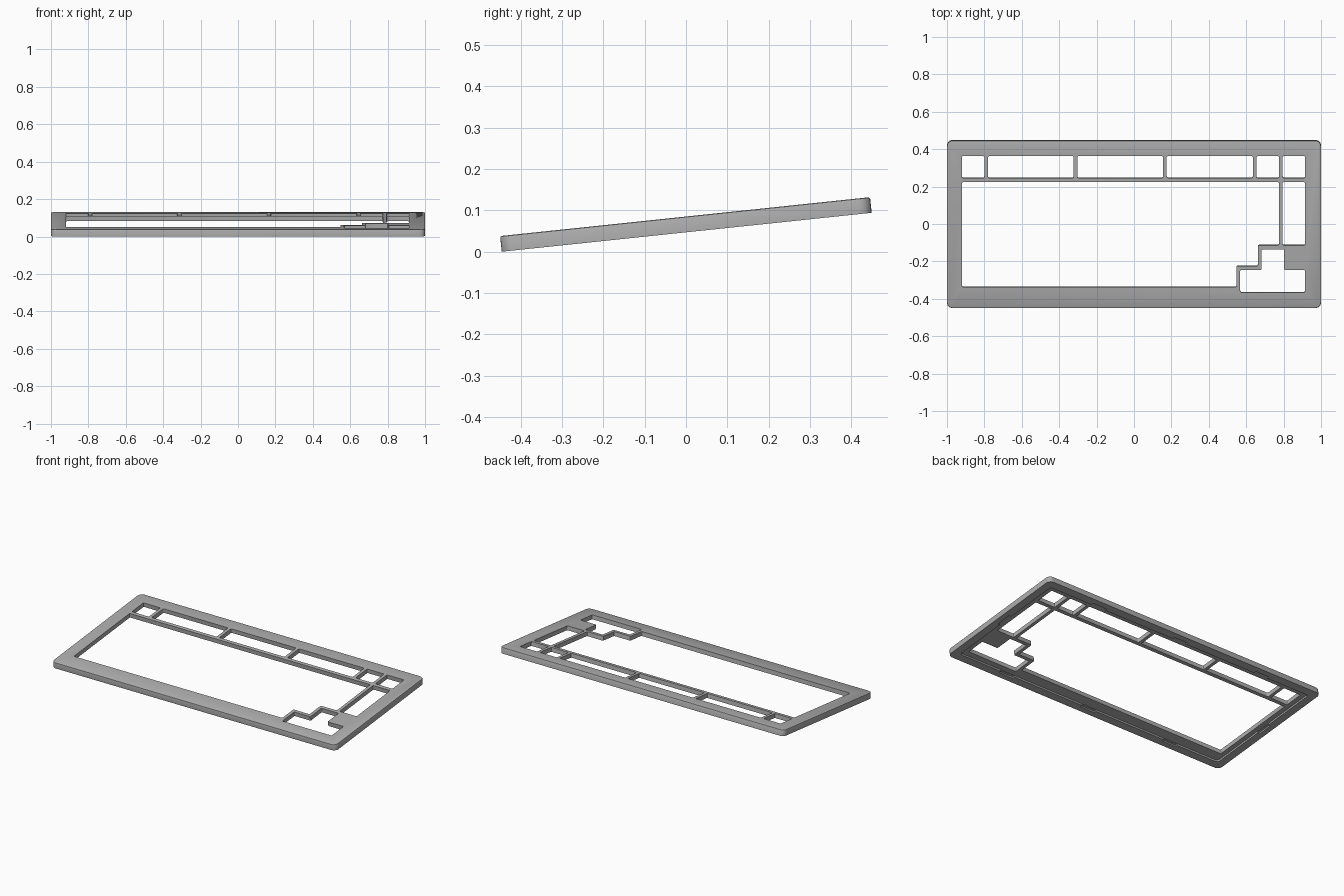
import bpy, bmesh, math
from mathutils import Matrix, Vector

cube = bpy.data.objects.get("Cube")
if cube:
    bpy.data.objects.remove(cube)

TILT, THICK, RECESS = math.radians(6), 0.038, 0.011
HALF_X, HALF_Y = 1.0, 0.45

grey = bpy.data.materials.new("case grey")
grey.use_nodes = True
colour = (0.42, 0.42, 0.42, 1)
grey.diffuse_color = colour
grey.node_tree.nodes["Principled BSDF"].inputs["Base Color"].default_value = colour


def rect(x0, x1, y0, y1):
    return [(x0, y0), (x1, y0), (x1, y1), (x0, y1)]


def prism(name, outline, z0, z1, radius, segments=3, chamfer=0):
    """Extrude an outline, round its upright edges and chamfer its rims."""
    bm = bmesh.new()
    base = bm.faces.new([bm.verts.new((x, y, z0)) for x, y in outline])
    top = bmesh.ops.extrude_face_region(bm, geom=[base])["geom"]
    bmesh.ops.translate(bm, vec=(0, 0, z1 - z0),
                        verts=[v for v in top if isinstance(v, bmesh.types.BMVert)])
    bmesh.ops.recalc_face_normals(bm, faces=bm.faces)
    upright = [e for e in bm.edges if abs(e.verts[0].co.z - e.verts[1].co.z) > 1e-4]
    bmesh.ops.bevel(bm, geom=upright, offset=radius, segments=segments,
                    profile=0.5, affect='EDGES')
    if chamfer:
        rim = [e for e in bm.edges if all(abs(v.co.z - z1) < 1e-5 for v in e.verts)]
        bmesh.ops.bevel(bm, geom=rim, offset=chamfer, segments=2,
                        profile=0.5, affect='EDGES')
    mesh = bpy.data.meshes.new(name)
    bm.to_mesh(mesh)
    bm.free()
    obj = bpy.data.objects.new(name, mesh)
    bpy.context.collection.objects.link(obj)
    return obj


# Outer body
case = prism("top_case", rect(-HALF_X, HALF_X, -HALF_Y, HALF_Y), 0, THICK, 0.03, 6, 0.005)
case.data.materials.append(grey)

# Key openings: main block, side column, arrow cluster and function row
openings = [
    [(-0.92, -0.336), (0.548, -0.336), (0.548, -0.224), (0.662, -0.224),
     (0.662, -0.112), (0.775, -0.112), (0.775, 0.227), (-0.92, 0.227)],
    rect(0.795, 0.915, -0.112, 0.227),
    [(0.568, -0.365), (0.915, -0.365), (0.915, -0.245), (0.803, -0.245),
     (0.803, -0.134), (0.682, -0.134), (0.682, -0.245), (0.568, -0.245)],
]
for x0, x1 in [(-0.92, -0.80), (-0.78, -0.323), (-0.303, 0.155),
               (0.175, 0.635), (0.655, 0.775), (0.795, 0.915)]:
    openings.append(rect(x0, x1, 0.25, 0.367))
cutters = [prism("opening_cutter", o, -0.05, 0.1, 0.006) for o in openings]

# Underside recess with latch notches around its edge
RX, RY = 0.95, 0.40
cutters.append(prism("recess_cutter", rect(-RX, RX, -RY, RY), -0.05, RECESS, 0.015))
notches = [rect(x - 0.05, x + 0.05, s * RY - 0.015, s * RY + 0.015)
           for x in (-0.6, 0, 0.6) for s in (-1, 1)]
notches += [rect(s * RX - 0.015, s * RX + 0.015, -0.05, 0.05) for s in (-1, 1)]
cutters += [prism("notch_cutter", n, -0.05, RECESS - 0.002, 0.003) for n in notches]

for cutter in cutters:
    cutter.hide_render = True
    mod = case.modifiers.new("cut", 'BOOLEAN')
    mod.operation, mod.solver, mod.object = 'DIFFERENCE', 'EXACT', cutter

# Bake the cuts, then tip the case towards the front and rest it on the ground
bpy.context.view_layer.update()
baked = bpy.data.meshes.new_from_object(
    case.evaluated_get(bpy.context.evaluated_depsgraph_get()))
case.modifiers.clear()
case.data = baked
for cutter in cutters:
    bpy.data.objects.remove(cutter)
baked.transform(Matrix.Rotation(TILT, 4, 'X'))
ys = [v.co.y for v in baked.vertices]
lowest = min(v.co.z for v in baked.vertices)
baked.transform(Matrix.Translation(Vector((0, -(min(ys) + max(ys)) / 2, -lowest))))

bpy.ops.object.select_all(action='DESELECT')
case.select_set(True)
bpy.context.view_layer.objects.active = case
bpy.ops.object.shade_smooth_by_angle(angle=math.radians(30))
